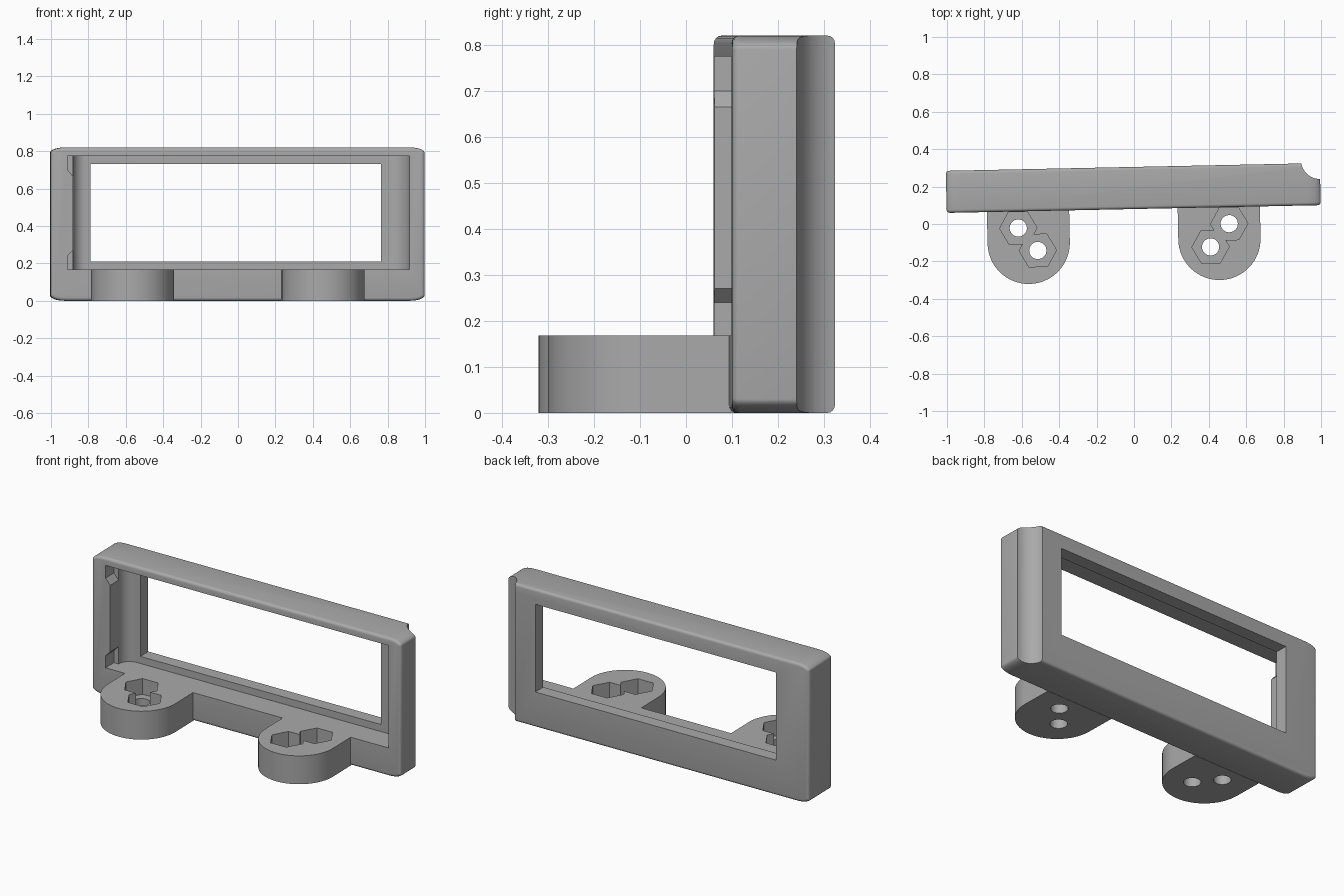
import bpy, bmesh, math
from mathutils import Matrix

if "Cube" in bpy.data.objects:
    bpy.data.objects.remove(bpy.data.objects["Cube"])

TILT = math.atan(0.0207)       # the whole bracket is turned slightly about z
FRONT, BACK, LIP = 0.08, 0.305, 0.23
FLOOR, CEIL = 0.168, 0.775

grey = bpy.data.materials.new("grey_plastic")
grey.diffuse_color = (0.40, 0.40, 0.40, 1)
grey.use_nodes = True
grey.node_tree.nodes["Principled BSDF"].inputs["Base Color"].default_value = grey.diffuse_color


def arc(cx, cy, rx, ry, a0, a1, n=10):
    return [(cx + rx * math.cos(math.radians(a0 + (a1 - a0) * i / n)),
             cy + ry * math.sin(math.radians(a0 + (a1 - a0) * i / n))) for i in range(n + 1)]


def prism(name, pts, lo, hi, axis="z"):
    """Extrude a 2D outline along z (points are x, y) or y (points are x, z)."""
    bm = bmesh.new()
    place = (lambda p, t: (p[0], p[1], t)) if axis == "z" else (lambda p, t: (p[0], t, p[1]))
    a = [bm.verts.new(place(p, lo)) for p in pts]
    b = [bm.verts.new(place(p, hi)) for p in pts]
    bm.faces.new(a)
    bm.faces.new(b)
    for i in range(len(pts)):
        j = (i + 1) % len(pts)
        bm.faces.new((a[i], a[j], b[j], b[i]))
    bmesh.ops.recalc_face_normals(bm, faces=bm.faces)
    me = bpy.data.meshes.new(name)
    bm.to_mesh(me)
    bm.free()
    me.materials.append(grey)
    ob = bpy.data.objects.new(name, me)
    bpy.context.collection.objects.link(ob)
    return ob


def box(name, x0, x1, z0, z1, y0, y1):
    return prism(name, [(x0, z0), (x1, z0), (x1, z1), (x0, z1)], y0, y1, "y")


def bake(ob):
    dg = bpy.context.evaluated_depsgraph_get()
    me = bpy.data.meshes.new_from_object(ob.evaluated_get(dg))
    ob.modifiers.clear()
    ob.data = me


def cut(ob, cutters):
    for c in cutters:
        m = ob.modifiers.new("cut", "BOOLEAN")
        m.operation, m.solver, m.object = "DIFFERENCE", "EXACT", c
        bake(ob)
        bpy.data.objects.remove(c)


def finish(ob):
    ob.data.transform(Matrix.Rotation(TILT, 4, "Z"))
    bpy.ops.object.select_all(action="DESELECT")
    ob.select_set(True)
    bpy.context.view_layer.objects.active = ob
    bpy.ops.object.shade_smooth_by_angle(angle=math.radians(30))


# Frame body with flattened round corners and softened rims
rx, rz, top = 0.08, 0.03, 0.82
outline = (arc(1 - rx, rz, rx, rz, -90, 0) + arc(1 - rx, top - rz, rx, rz, 0, 90)
           + arc(rx - 1, top - rz, rx, rz, 90, 180) + arc(rx - 1, rz, rx, rz, 180, 270))
frame = prism("display_frame", outline, FRONT, BACK, "y")
bev = frame.modifiers.new("rim", "BEVEL")
bev.width, bev.segments = 0.018, 4
bev.limit_method, bev.angle_limit = "ANGLE", math.radians(60)
bake(frame)

# Front pocket with curved ends
pocket = prism("pocket", [(0.92, 0.0)] + arc(0.81, LIP - 0.11, 0.11, 0.11, 0, 90)
               + arc(-0.81, LIP - 0.07, 0.07, 0.07, 90, 180) + [(-0.88, 0.0)], FLOOR, CEIL)
# Through window
window = box("window", -0.785, 0.77, 0.21, 0.73, 0, 0.5)
# Small sloped notches in the left pocket wall
low_notch = prism("low_notch", [(-0.91, FLOOR), (-0.8, FLOOR), (-0.8, 0.27),
                                (-0.88, 0.27), (-0.91, 0.24)], 0, 0.16, "y")
high_notch = prism("high_notch", [(-0.91, CEIL), (-0.8, CEIL), (-0.8, 0.665),
                                  (-0.88, 0.665), (-0.91, 0.70)], 0, 0.16, "y")
# Hollow groove along the right rear corner
groove = prism("groove", arc(1.0, 0.32, 0.1, 0.1, 0, 360, 48)[:-1], -0.1, 1)
cut(frame, [pocket, window, low_notch, high_notch, groove])
finish(frame)

# Two mounting tabs, each with two hexagonal nut pockets and screw holes
for side, cx, s in (("left", -0.565, 1), ("right", 0.455, -1)):
    tab = prism(side + "_mounting_tab",
                [(cx + 0.22, FRONT + 0.01), (cx - 0.22, FRONT + 0.01)]
                + arc(cx, -0.089, 0.22, 0.22, 180, 360, 32), 0, FLOOR)
    holes = []
    for dx, y in ((-0.054, -0.009), (0.048, -0.131)):
        x = cx + s * dx
        holes.append(prism("nut", arc(x, y, 0.1, 0.1, 0, 360, 6)[:-1], 0.075, 0.3))
        holes.append(prism("screw", arc(x, y, 0.046, 0.046, 0, 360, 32)[:-1], -0.1, 0.3))
    cut(tab, holes)
    finish(tab)
